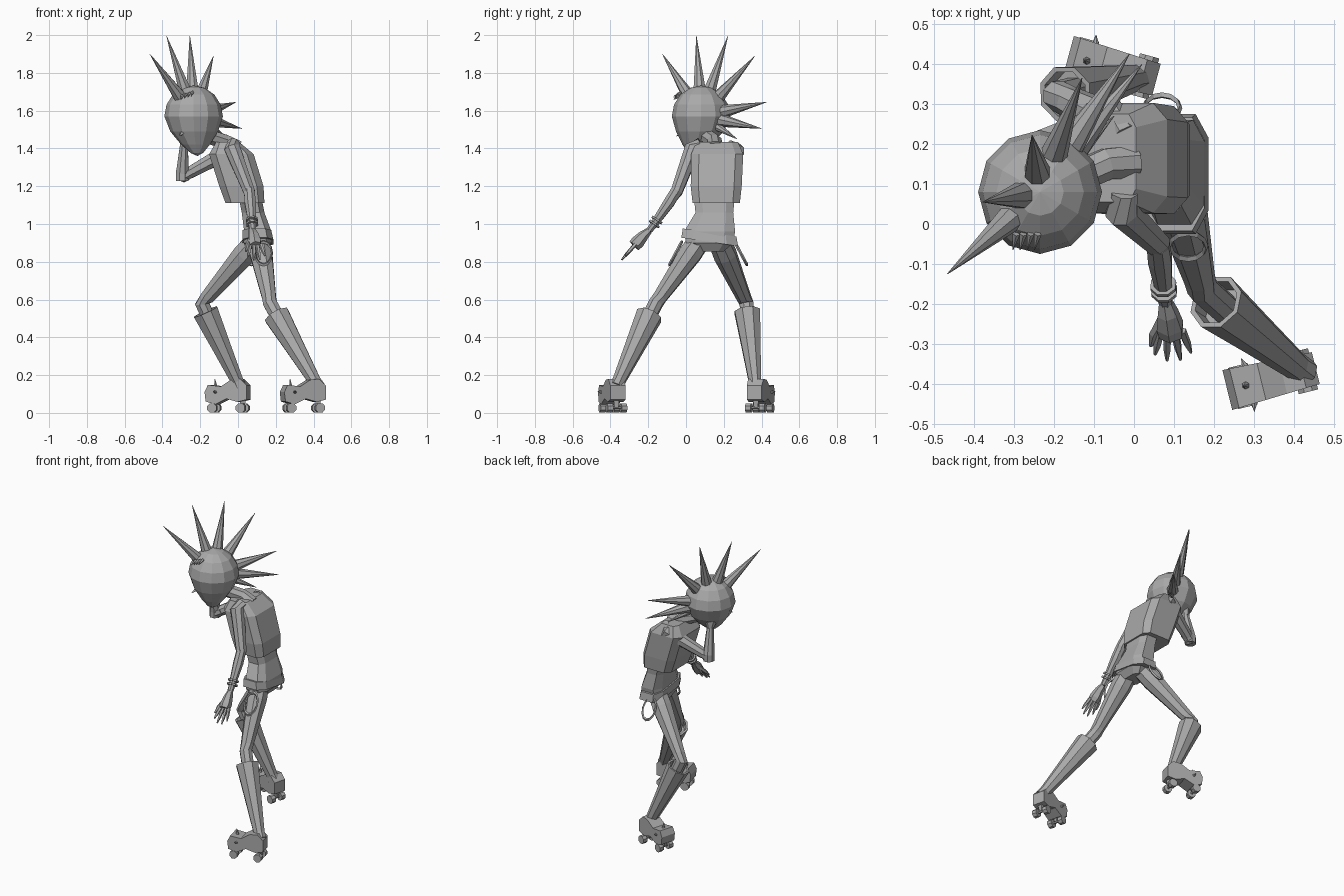
import bpy, bmesh, math
from mathutils import Vector as V

cube = bpy.data.objects.get("Cube")
if cube:
    bpy.data.objects.remove(cube, do_unlink=True)

grey = bpy.data.materials.new("plain_grey")
grey.use_nodes = True
grey.diffuse_color = (0.4, 0.4, 0.4, 1)
grey.node_tree.nodes["Principled BSDF"].inputs["Base Color"].default_value = (0.4, 0.4, 0.4, 1)


def finish(name, bm):
    bmesh.ops.recalc_face_normals(bm, faces=bm.faces[:])
    me = bpy.data.meshes.new(name)
    bm.to_mesh(me)
    bm.free()
    me.materials.append(grey)
    ob = bpy.data.objects.new(name, me)
    bpy.context.collection.objects.link(ob)
    return ob


def skin(name, rings):
    """Bridge a list of point rings and cap both ends."""
    bm = bmesh.new()
    rows = [[bm.verts.new(p) for p in ring] for ring in rings]
    n = len(rows[0])
    for a, b in zip(rows, rows[1:]):
        for i in range(n):
            j = (i + 1) % n
            bm.faces.new((a[i], a[j], b[j], b[i]))
    bm.faces.new(rows[0])
    bm.faces.new(rows[-1])
    return finish(name, bm)


def tube(name, pts, radii, sides=8, axis=None, flat=1.0):
    """Sweep a polygon along points with changing radius."""
    pts = [V(p) for p in pts]
    rings = []
    for i, p in enumerate(pts):
        t = axis or (pts[min(i + 1, len(pts) - 1)] - pts[max(i - 1, 0)])
        u = t.cross(V((0, 1, 0))).normalized()
        w = t.cross(u).normalized()
        angles = [math.tau * (k + 0.5) / sides for k in range(sides)]
        rings.append([p + radii[i] * (u * math.cos(a) * flat + w * math.sin(a)) for a in angles])
    return skin(name, rings)


def body(name, sections, tilt=0.0, c=0.6):
    """Stack chamfered box sections given as x, y, z, half depth, half width."""
    corners = [(1, -c), (1, c), (c, 1), (-c, 1), (-1, c), (-1, -c), (-c, -1), (c, -1)]
    return skin(name, [[V((x + a * hx, y + b * hy, z - tilt * b * hy)) for a, b in corners]
                       for x, y, z, hx, hy in sections])


def spike(name, base, tip, r, sides=8):
    return tube(name, [base, tip], [r, 0.001], sides)


# Torso, waist and belt
body("torso", [(0.037, 0.16, 1.11, 0.103, 0.125), (0.018, 0.16, 1.2, 0.117, 0.135),
               (-0.035, 0.165, 1.37, 0.118, 0.138), (-0.055, 0.165, 1.435, 0.06, 0.11)], c=0.7)
body("waist_and_hips", [(0.06, 0.15, 1.16, 0.06, 0.11), (0.08, 0.15, 1.06, 0.06, 0.1),
                        (0.105, 0.125, 0.96, 0.072, 0.135), (0.105, 0.125, 0.9, 0.075, 0.125),
                        (0.1, 0.13, 0.855, 0.05, 0.07)])
body("belt", [(0.105, 0.125, 0.905, 0.082, 0.15), (0.1, 0.125, 0.955, 0.076, 0.142)], tilt=0.15)
tube("neck", [(0.0, 0.155, 1.4), (-0.07, 0.15, 1.435), (-0.18, 0.1, 1.47)], [0.045, 0.042, 0.04])

# Hanging strap loops on both hips
for side, y, angle, x in (("right", 0.29, -62, 0.07), ("left", -0.055, 242, 0.135)):
    bpy.ops.mesh.primitive_torus_add(location=(x, y, 0.845), rotation=(math.radians(angle), 0, 0),
                                     major_radius=0.06, minor_radius=0.008,
                                     major_segments=12, minor_segments=4)
    loop = bpy.context.object
    loop.name = side + "_hip_loop"
    loop.scale = (0.75, 1.15, 1)
    loop.data.materials.append(grey)

# Head: a faceted ball drawn down to a narrow chin
centre = V((-0.235, 0.08, 1.57))
bm = bmesh.new()
bmesh.ops.create_uvsphere(bm, u_segments=12, v_segments=8, radius=1)
for v in bm.verts:
    t = max(0, -v.co.z)
    k = 0.155 * (1 - 0.5 * t ** 1.5)
    v.co = centre + V((v.co.x * k + 0.02 * t * t, v.co.y * k - 0.045 * t * t,
                       v.co.z * (0.21 if t else 0.163)))
finish("head", bm)
spike("nose", (-0.28, 0.0, 1.5), (-0.31, -0.05, 1.465), 0.025, 4)
for i in range(4):
    base = V((-0.295 + 0.018 * i, -0.025, 1.68 + 0.006 * i))
    spike("fringe_spike", base, base + V((-0.008, -0.04, -0.022)), 0.01, 5)

# Fan of hair spikes from brow to nape
for tip in ((-0.467, -0.125, 1.9), (-0.378, 0.055, 1.995), (-0.255, 0.222, 1.995),
            (-0.13, 0.365, 1.89), (-0.012, 0.425, 1.645), (0.02, 0.4, 1.505), (-0.05, 0.27, 1.45)):
    tip = V(tip)
    out = tip - centre
    small = out.length < 0.3
    spike("hair_spike", centre + out.normalized() * 0.125, tip, 0.025 if small else 0.037)

# Left arm hanging with open hand
shoulder, elbow, wrist = V((-0.03, 0.035, 1.4)), V((0.06, -0.05, 1.17)), V((0.075, -0.165, 1.005))
tube("left_upper_arm", [shoulder + V((0.005, 0.045, 0.025)), shoulder, elbow, elbow + V((0.002, -0.02, -0.03))],
     [0.035, 0.045, 0.033, 0.028])
tube("left_forearm", [elbow + V((0, 0, 0.01)), elbow.lerp(wrist, 0.35), wrist, wrist + V((0.004, -0.03, -0.04))],
     [0.03, 0.032, 0.022, 0.018])
fore = (wrist - elbow).normalized()
for i in range(2):
    p = wrist - fore * 0.025 * i
    tube("wrist_band", [p, p + fore * 0.011], [0.034, 0.034], axis=fore)
palm = V((0.09, -0.255, 0.905))
tube("left_palm", [wrist + V((0.004, -0.03, -0.04)), palm.lerp(wrist, 0.35), palm, palm + V((0.003, -0.02, -0.02))],
     [0.018, 0.028, 0.036, 0.033], 6, flat=1.0)
for i, length in enumerate((0.09, 0.112, 0.11, 0.085)):
    root = palm + V((-0.024 + 0.018 * i, -0.012, -0.012))
    way = V((-0.15 + 0.14 * i, -0.66, -0.74)).normalized()
    tube("left_finger", [root, root + way * length * 0.6, root + way * length], [0.011, 0.01, 0.004], 5)
tube("left_thumb", [palm + V((-0.02, 0.02, 0.02)), palm + V((-0.042, -0.02, -0.02)), palm + V((-0.048, -0.05, -0.05))],
     [0.013, 0.011, 0.005], 5)

# Right arm bent, hand held up to the cheek
shoulder, elbow, wrist = V((-0.04, 0.265, 1.39)), V((-0.295, 0.18, 1.25)), V((-0.285, 0.15, 1.43))
tube("right_upper_arm", [shoulder + V((0.02, -0.04, 0.02)), shoulder, elbow.lerp(shoulder, 0.12)],
     [0.038, 0.047, 0.033])
tube("right_elbow", [elbow + V((0.045, 0.01, 0.025)), elbow, elbow + V((-0.022, 0, 0))], [0.033, 0.034, 0.018])
tube("right_forearm", [elbow - V((0, 0, 0.022)), elbow + V((0, 0, 0.02)), wrist], [0.036, 0.036, 0.022])
tube("right_hand", [wrist, wrist + V((0.003, -0.01, 0.04)), wrist + V((0.01, -0.03, 0.1))], [0.022, 0.036, 0.025], 6)

# Legs, boots and roller skates
PROFILE = [(-0.11, 0.07), (-0.11, 0.145), (-0.075, 0.18), (-0.025, 0.175), (0.03, 0.14), (0.1, 0.148),
           (0.118, 0.11), (0.112, 0.06), (0.06, 0.045), (0, 0.075), (-0.06, 0.058)]


def leg(side, hip, knee, top, ankle, foot, toe):
    hip, knee, top, ankle, foot, d = map(V, (hip, knee, top, ankle, foot, toe))
    d.normalize()
    n = V((-d.y, d.x, 0))
    tube(side + "_thigh", [hip, hip.lerp(knee, 0.2), hip.lerp(knee, 0.9), knee, top.lerp(ankle, 0.2)],
         [0.06, 0.064, 0.04, 0.04, 0.038])
    shin = (ankle - top).normalized()
    tube(side + "_boot_shaft", [top + shin * 0.05, top, top, top.lerp(ankle, 0.5), ankle, ankle + shin * 0.04],
         [0.056, 0.06, 0.073, 0.054, 0.036, 0.04], axis=shin)
    # Shoe with slightly narrower heel
    at = lambda s, w, z: foot + d * s + n * w + V((0, 0, z))
    skin(side + "_shoe", [[at(s, w * (1 + s), z) for s, z in PROFILE] for w in (-0.046, 0.046)])
    for s in (-0.078, 0.078):
        tube(side + "_axle_mount", [at(s, 0, 0.09), at(s, 0, 0.028)], [0.026, 0.014], 4)
        tube(side + "_axle", [at(s, -0.05, 0.027), at(s, 0.05, 0.027)], [0.008, 0.008], 6, axis=n + V((0.001, 0, 0)))
        for w in (-0.038, 0.038):
            hub = at(s, w, 0.026)
            tube(side + "_wheel", [hub - n * 0.015, hub + n * 0.015], [0.027, 0.027])
    # Studs on the toe
    spike(side + "_toe_stud", at(0.07, 0, 0.135), at(0.075, 0, 0.18), 0.012, 6)
    for w in (-1, 1):
        spike(side + "_side_stud", at(0.06, w * 0.045, 0.11), at(0.065, w * 0.068, 0.115), 0.01, 6)


leg("right", (0.085, 0.18, 0.9), (-0.19, 0.32, 0.58), (-0.172, 0.325, 0.535), (-0.005, 0.365, 0.17),
    (-0.05, 0.39, 0), (-0.96, 0.26, 0))
leg("left", (0.11, 0.07, 0.91), (0.17, -0.16, 0.58), (0.205, -0.195, 0.515), (0.405, -0.355, 0.17),
    (0.348, -0.387, 0), (-0.97, -0.24, 0))
